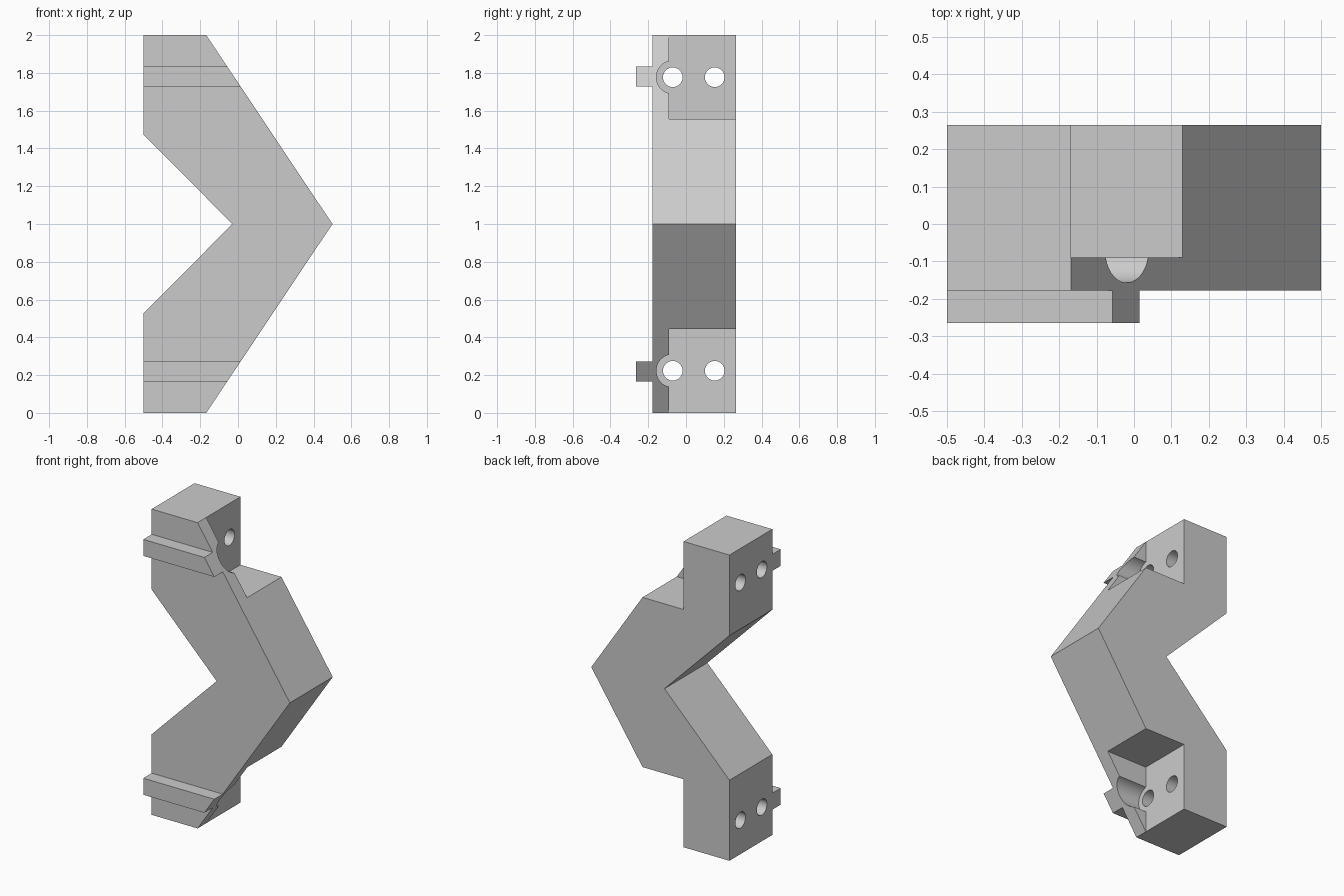
import bpy
import bmesh
import math
from mathutils import Matrix

cube = bpy.data.objects.get("Cube")
if cube:
    bpy.data.objects.remove(cube, do_unlink=True)

grey = bpy.data.materials.new("plain grey")
grey.use_nodes = True
COLOUR = (0.6, 0.6, 0.6, 1)
grey.diffuse_color = COLOUR
grey.node_tree.nodes["Principled BSDF"].inputs["Base Color"].default_value = COLOUR

FRONT, BACK = -0.178, 0.265
RIB_FRONT = -0.265
SHOULDER, TIP = -0.168, 0.5     # ends of the sloping outer edge
HOLE_Z = 0.777                  # hole height above or below the middle


def make_object(name, bm):
    bmesh.ops.recalc_face_normals(bm, faces=bm.faces)
    mesh = bpy.data.meshes.new(name)
    bm.to_mesh(mesh)
    bm.free()
    mesh.materials.append(grey)
    obj = bpy.data.objects.new(name, mesh)
    bpy.context.collection.objects.link(obj)
    return obj


def prism(name, outline, y0, y1):
    """Extrude an x-z outline from y0 to y1."""
    bm = bmesh.new()
    face = bm.faces.new([bm.verts.new((x, y0, z)) for x, z in outline])
    out = bmesh.ops.extrude_face_region(bm, geom=[face])
    verts = [v for v in out["geom"] if isinstance(v, bmesh.types.BMVert)]
    bmesh.ops.translate(bm, verts=verts, vec=(0, y1 - y0, 0))
    return make_object(name, bm)


def rod(name, radius, x0, x1, y, z):
    """Cylinder lying along x."""
    bm = bmesh.new()
    place = Matrix.Translation(((x0 + x1) / 2, y, z)) @ Matrix.Rotation(math.pi / 2, 4, "Y")
    bmesh.ops.create_cone(bm, cap_ends=True, segments=48, radius1=radius,
                          radius2=radius, depth=x1 - x0, matrix=place)
    return make_object(name, bm)


def cut(target, cutter):
    mod = target.modifiers.new("cut", "BOOLEAN")
    mod.operation, mod.solver, mod.object = "DIFFERENCE", "EXACT", cutter
    bpy.ops.object.select_all(action="DESELECT")
    bpy.context.view_layer.objects.active = target
    target.select_set(True)
    bpy.ops.object.modifier_apply(modifier=mod.name)
    bpy.data.objects.remove(cutter, do_unlink=True)


def slope_x(height):
    """Outer edge at a height measured from the middle."""
    return TIP + (SHOULDER - TIP) * height


# Chevron bracket body
body = prism("bracket_body", [(-0.5, 0), (SHOULDER, 0), (TIP, 1), (SHOULDER, 2),
                              (-0.5, 2), (-0.5, 1.473), (-0.03, 1), (-0.5, 0.527)],
             FRONT, BACK)

for end, s in (("upper", 1), ("lower", -1)):
    z = 1 + s * HOLE_Z
    # Stepped pocket with a flat ledge
    ledge, outer = 1 + s * 0.555, 1 + s * 1.2
    cut(body, prism("pocket_cutter", [(SHOULDER, ledge), (1, ledge), (1, outer),
                                      (SHOULDER, outer)], -0.09, 0.5))
    # Round clearance for the screw head, then the two screw holes
    cut(body, rod("clearance_cutter", 0.087, SHOULDER, 1, -0.07, z))
    for y in (-0.07, 0.152):
        cut(body, rod("hole_cutter", 0.052, -1, 1, y, z))
    # Locating rib on the front face
    low, high = 0.727, 0.835
    prism(end + "_rib", [(-0.5, 1 + s * low), (slope_x(low), 1 + s * low),
                         (slope_x(high), 1 + s * high), (-0.5, 1 + s * high)],
          RIB_FRONT, FRONT)

# Smooth bores, crisp edges
bpy.ops.object.select_all(action="DESELECT")
bpy.context.view_layer.objects.active = body
body.select_set(True)
bpy.ops.object.shade_smooth_by_angle(angle=math.radians(25))
